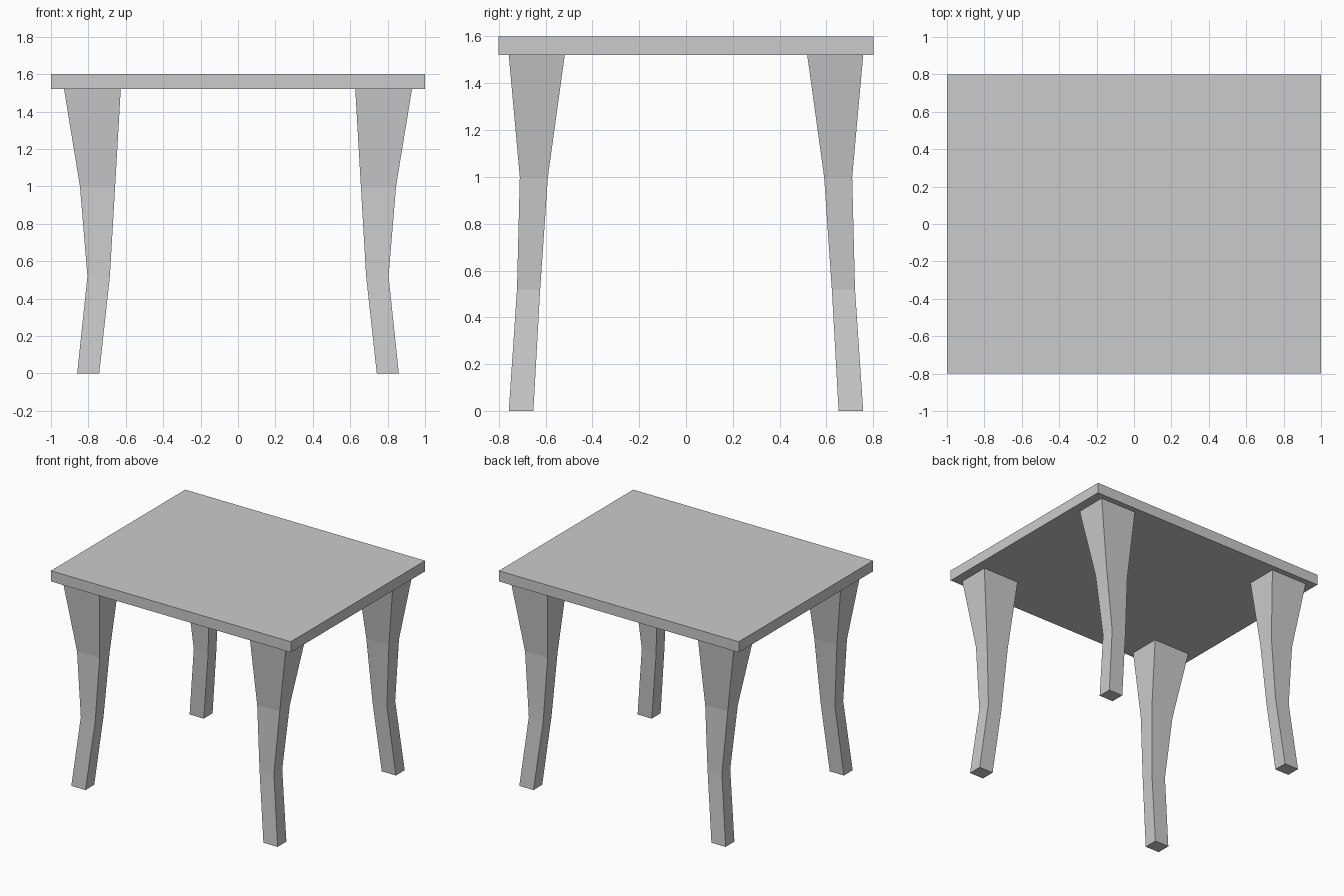
import bpy, bmesh

if "Cube" in bpy.data.objects:
    bpy.data.objects.remove(bpy.data.objects["Cube"])

# Leg sections: z, inner x, outer x, inner y, outer y
SECTIONS = [
    (0.00, 0.742, 0.86, 0.652, 0.757),
    (0.52, 0.685, 0.805, 0.623, 0.722),
    (1.00, 0.657, 0.845, 0.590, 0.710),
    (1.52, 0.627, 0.93, 0.518, 0.757),
]


def loft(name, sections, sx=1, sy=1):
    """Stack rectangular sections into a closed solid, optionally mirrored."""
    bm = bmesh.new()
    rings = [[bm.verts.new((sx * x, sy * y, z))
              for x, y in ((x0, y0), (x1, y0), (x1, y1), (x0, y1))]
             for z, x0, x1, y0, y1 in sections]
    for a, b in zip(rings, rings[1:]):
        for i in range(4):
            j = (i + 1) % 4
            bm.faces.new((a[i], a[j], b[j], b[i]))
    bm.faces.new(rings[0][::-1])
    bm.faces.new(rings[-1])
    bmesh.ops.recalc_face_normals(bm, faces=bm.faces)
    mesh = bpy.data.meshes.new(name)
    bm.to_mesh(mesh)
    bm.free()
    obj = bpy.data.objects.new(name, mesh)
    bpy.context.collection.objects.link(obj)
    return obj


# Table top slab
loft("table_top", [(1.52, -1, 1, -0.8, 0.8), (1.6, -1, 1, -0.8, 0.8)])

# Four curved legs
for side, sx in (("left", -1), ("right", 1)):
    for end, sy in (("front", -1), ("back", 1)):
        loft(f"{end}_{side}_leg", SECTIONS, sx, sy)
